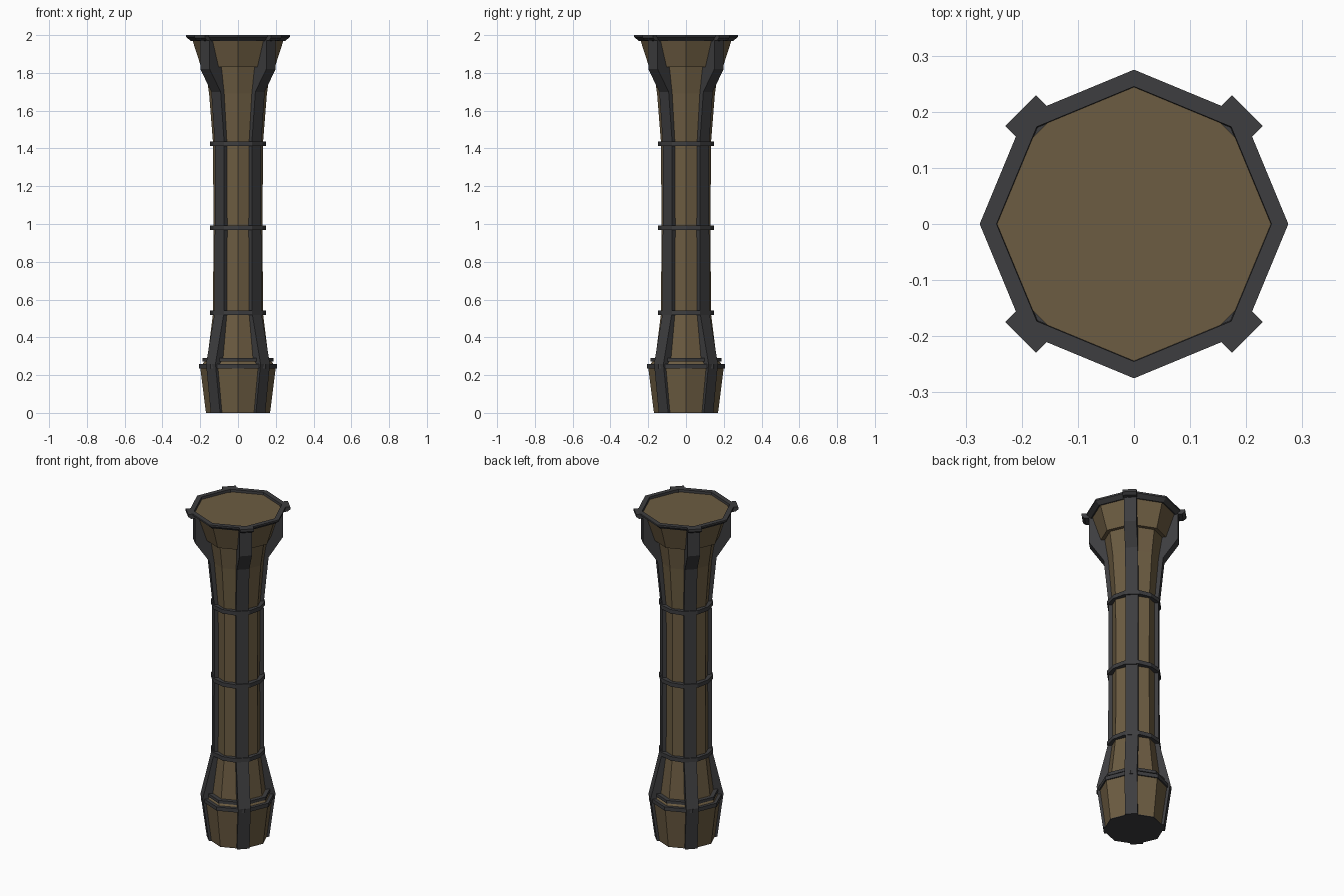
import bpy, bmesh, math
from mathutils import Matrix

if "Cube" in bpy.data.objects:
    bpy.data.objects.remove(bpy.data.objects["Cube"])


def material(name, rgb):
    m = bpy.data.materials.new(name)
    m.diffuse_color = (*rgb, 1)
    m.use_nodes = True
    m.node_tree.nodes["Principled BSDF"].inputs["Base Color"].default_value = m.diffuse_color
    return m


wood = material("wood", (0.15, 0.107, 0.054))
iron = material("iron", (0.047, 0.047, 0.05))


def finish(name, bm, mat):
    bmesh.ops.recalc_face_normals(bm, faces=bm.faces)
    me = bpy.data.meshes.new(name)
    bm.to_mesh(me)
    bm.free()
    me.materials.append(mat)
    ob = bpy.data.objects.new(name, me)
    bpy.context.collection.objects.link(ob)
    return ob


def section(r, d, h):
    """Octagon with corners on the axes; diagonal corners cut flat (half width h)."""
    pts = []
    for k in range(4):
        a = k * math.pi / 2
        pts.append((r * math.cos(a), r * math.sin(a)))
        b = a + math.pi / 4
        for s in ((-h, h) if h else (0,)):
            pts.append((d * math.cos(b) - s * math.sin(b), d * math.sin(b) + s * math.cos(b)))
    return pts


def loft(name, profile, mat, dk=0.967, hk=0.073, ring=False):
    """Stack sections along z from (radius, z) pairs; ring closes the profile on itself."""
    bm = bmesh.new()
    rows = [[bm.verts.new((x, y, z)) for x, y in section(r, r * dk, r * hk)] for r, z in profile]
    pairs = list(zip(rows, rows[1:]))
    if ring:
        pairs.append((rows[-1], rows[0]))
    else:
        bm.faces.new(rows[0])
        bm.faces.new(rows[-1])
    n = len(rows[0])
    for a, b in pairs:
        for i in range(n):
            j = (i + 1) % n
            bm.faces.new((a[i], a[j], b[j], b[i]))
    return finish(name, bm, mat)


def band(name, r_in, r_out, z0, z1, dk=1.0, hk=0.0):
    return loft(name, [(r_in, z0), (r_out, z0), (r_out, z1), (r_in, z1)], iron, dk, hk, ring=True)


# Wooden shaft, foot and flared collar
loft("foot", [(0.17, 0.003), (0.2, 0.24), (0.165, 0.29)], wood)
loft("shaft", [(0.163, 0.28), (0.132, 0.53), (0.13, 0.98), (0.132, 1.425),
               (0.153, 1.69), (0.175, 1.84)], wood)
loft("collar", [(0.195, 1.83), (0.245, 1.985)], wood)
loft("foot_plate", [(0.169, 0.0), (0.17, 0.003)], iron)

# Iron bands
band("foot_band_lower", 0.18, 0.207, 0.235, 0.258)
band("foot_band_upper", 0.15, 0.187, 0.272, 0.29)
for i, z in enumerate((0.53, 0.98, 1.425)):
    band(f"shaft_band_{i + 1}", 0.12, 0.148, z - 0.012, z + 0.012, 0.98, 0.27)

# Top rim
loft("top_rim", [(0.243, 1.97), (0.25, 1.97), (0.275, 1.99), (0.275, 2.0), (0.245, 2.0)],
     iron, 1.0, 0.0, ring=True)

# Straps and rim tabs on the four diagonals


def diagonal_bar(name, outline, width, angle):
    bm = bmesh.new()
    f = bm.faces.new([bm.verts.new((r, -width / 2, z)) for r, z in outline])
    res = bmesh.ops.extrude_face_region(bm, geom=[f])
    vs = [v for v in res["geom"] if isinstance(v, bmesh.types.BMVert)]
    bmesh.ops.translate(bm, verts=vs, vec=(0, width, 0))
    bm.transform(Matrix.Rotation(angle, 4, "Z"))
    return finish(name, bm, iron)


strap = [(0.1, 0), (0.169, 0), (0.204, 0.26), (0.14, 0.53), (0.138, 1.425),
         (0.165, 1.70), (0.247, 1.82), (0.247, 1.975), (0.2, 1.975), (0.1, 1.7)]
tab = [(0.247, 1.972), (0.27, 1.972), (0.286, 1.985), (0.286, 2.0), (0.247, 2.0)]
for k in range(4):
    a = math.pi / 4 + k * math.pi / 2
    diagonal_bar(f"strap_{k + 1}", strap, 0.07, a)
    diagonal_bar(f"rim_tab_{k + 1}", tab, 0.078, a)
